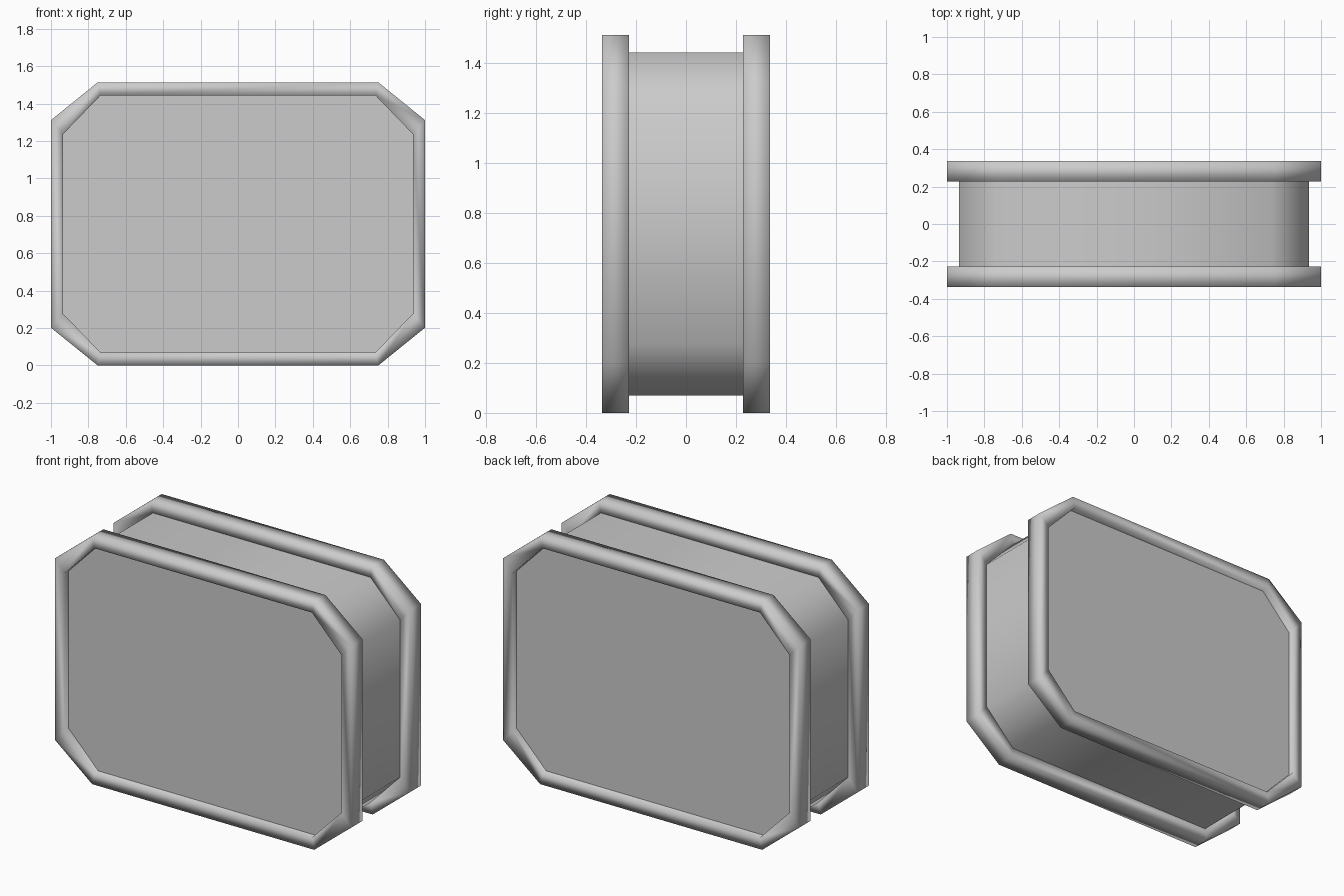
import bpy, bmesh, math

if "Cube" in bpy.data.objects:
    bpy.data.objects.remove(bpy.data.objects["Cube"])

MID = 0.757  # height of the centre


def octagon(hx, hz, cx, cz):
    """Corner points of a chamfered rectangle: half sizes and chamfer starts."""
    q = [(cx, -hz), (hx, -cz), (hx, cz), (cx, hz)]
    return q + [(-x, -z) for x, z in q]


OUTER = octagon(1.0, MID, 0.75, 0.555)
INNER = octagon(0.935, 0.687, 0.735, 0.48)


def add_ring(bm, pts, y):
    return [bm.verts.new((x, y, z + MID)) for x, z in pts]


def join_rings(bm, a, b):
    n = len(a)
    for i in range(n):
        j = (i + 1) % n
        bm.faces.new((a[i], a[j], b[j], b[i]))


def finish(bm, name):
    bmesh.ops.recalc_face_normals(bm, faces=bm.faces[:])
    me = bpy.data.meshes.new(name)
    bm.to_mesh(me)
    bm.free()
    for p in me.polygons:
        p.use_smooth = True
    ob = bpy.data.objects.new(name, me)
    bpy.context.collection.objects.link(ob)
    return ob


# Body: octagonal drum whose caps are the recessed panels
bm = bmesh.new()
front, back = add_ring(bm, INNER, -0.298), add_ring(bm, INNER, 0.298)
join_rings(bm, front, back)
bm.faces.new(front)
bm.faces.new(back)
body = finish(bm, "body")
bpy.context.view_layer.objects.active = body
body.select_set(True)
bpy.ops.object.shade_smooth_by_angle(angle=math.radians(60))

# Rims: softly shaded rectangular frames around both ends
for name, s in (("front_rim", -1), ("back_rim", 1)):
    bm = bmesh.new()
    rings = [add_ring(bm, OUTER, s * 0.228), add_ring(bm, OUTER, s * 0.336),
             add_ring(bm, INNER, s * 0.336), add_ring(bm, INNER, s * 0.228)]
    for i in range(4):
        join_rings(bm, rings[i], rings[(i + 1) % 4])
    finish(bm, name)
